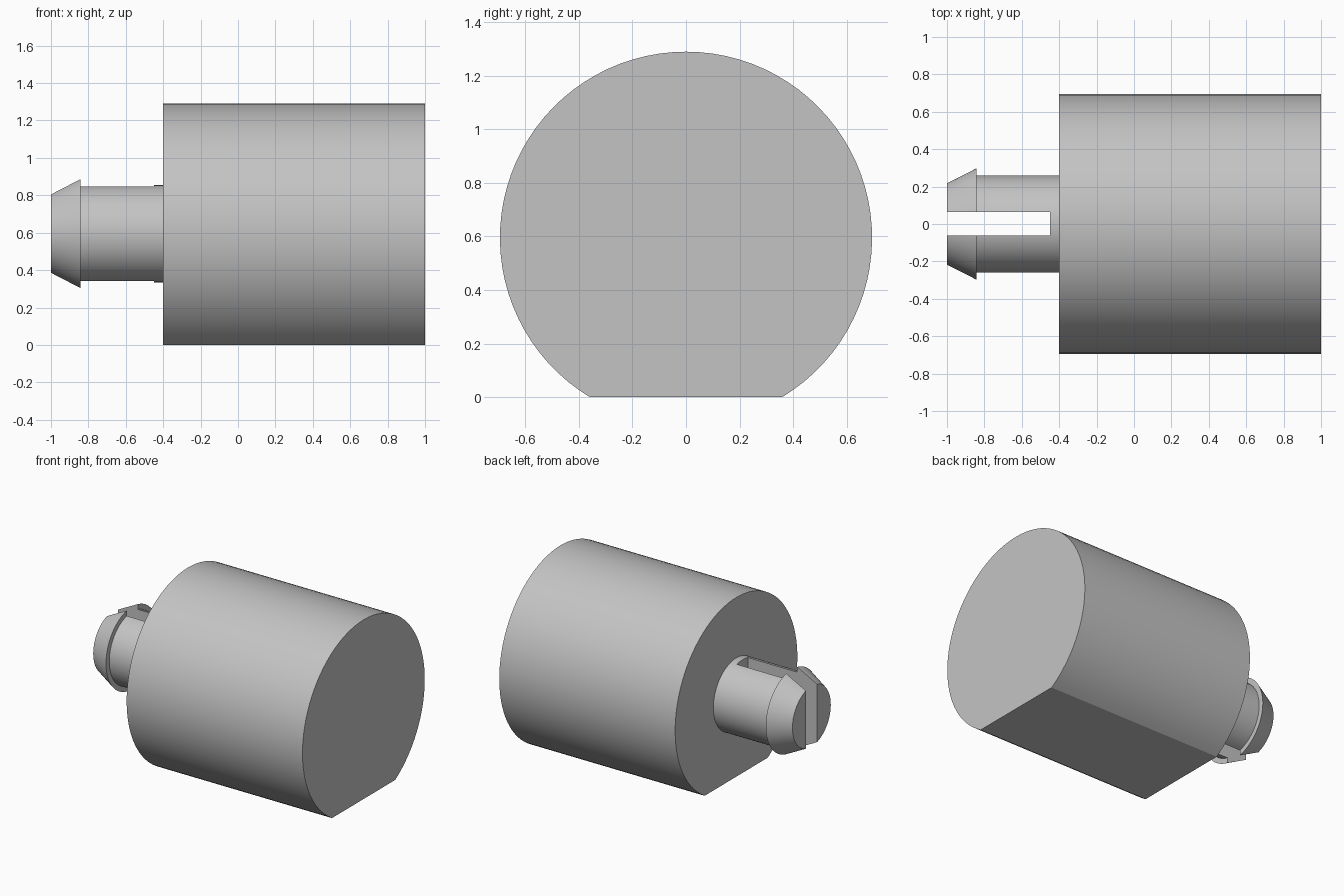
import bpy
import bmesh
import math

if "Cube" in bpy.data.objects:
    bpy.data.objects.remove(bpy.data.objects["Cube"], do_unlink=True)

AXIS_Z = 0.595
BODY_R = 0.695
SEGMENTS = 72

grey = bpy.data.materials.new("plain grey")
grey.use_nodes = True
grey.diffuse_color = (0.55, 0.55, 0.55, 1)
grey.node_tree.nodes["Principled BSDF"].inputs["Base Color"].default_value = grey.diffuse_color


def make_object(name, bm):
    bmesh.ops.recalc_face_normals(bm, faces=bm.faces)
    mesh = bpy.data.meshes.new(name)
    bm.to_mesh(mesh)
    bm.free()
    mesh.materials.append(grey)
    obj = bpy.data.objects.new(name, mesh)
    bpy.context.collection.objects.link(obj)
    return obj


def activate(obj):
    bpy.ops.object.select_all(action="DESELECT")
    obj.select_set(True)
    bpy.context.view_layer.objects.active = obj


def smooth(obj):
    activate(obj)
    bpy.ops.object.shade_smooth_by_angle(angle=math.radians(20))


# Body: circular section cut flat at the base, extruded along x
bm = bmesh.new()
start = -math.acos(AXIS_Z / BODY_R)
sweep = 2 * math.pi + 2 * start
section = []
for i in range(SEGMENTS + 1):
    a = -math.pi / 2 - start + sweep * i / SEGMENTS
    section.append(bm.verts.new((-0.4, BODY_R * math.cos(a), AXIS_Z + BODY_R * math.sin(a))))
face = bm.faces.new(section)
end = bmesh.ops.extrude_face_region(bm, geom=[face], use_keep_orig=True)
bmesh.ops.translate(bm, vec=(1.4, 0, 0),
                    verts=[v for v in end["geom"] if isinstance(v, bmesh.types.BMVert)])
body = make_object("body", bm)
smooth(body)

# Peg: barbed profile of (x, radius) rings, closed at both ends
bm = bmesh.new()
rings = []
for x, r in [(-1, 0.218), (-0.843, 0.297), (-0.843, 0.26), (-0.4, 0.26)]:
    angles = [2 * math.pi * i / SEGMENTS for i in range(SEGMENTS)]
    rings.append([bm.verts.new((x, r * math.cos(a), AXIS_Z + r * math.sin(a))) for a in angles])
for near, far in zip(rings, rings[1:]):
    for i in range(SEGMENTS):
        j = (i + 1) % SEGMENTS
        bm.faces.new((near[i], near[j], far[j], far[i]))
bm.faces.new(rings[0])
bm.faces.new(rings[-1])
peg = make_object("barbed_peg", bm)

# Slot splitting the peg into two prongs
bm = bmesh.new()
bmesh.ops.create_cube(bm, size=1)
bmesh.ops.scale(bm, vec=(0.75, 0.125, 1), verts=bm.verts)
bmesh.ops.translate(bm, vec=(-0.825, 0.002, AXIS_Z), verts=bm.verts)
cutter = make_object("slot_cutter", bm)
cutter.hide_render = True

slot = peg.modifiers.new("slot", "BOOLEAN")
slot.operation = "DIFFERENCE"
slot.solver = "EXACT"
slot.object = cutter
activate(peg)
bpy.ops.object.modifier_apply(modifier=slot.name)
bpy.data.objects.remove(cutter, do_unlink=True)
smooth(peg)
